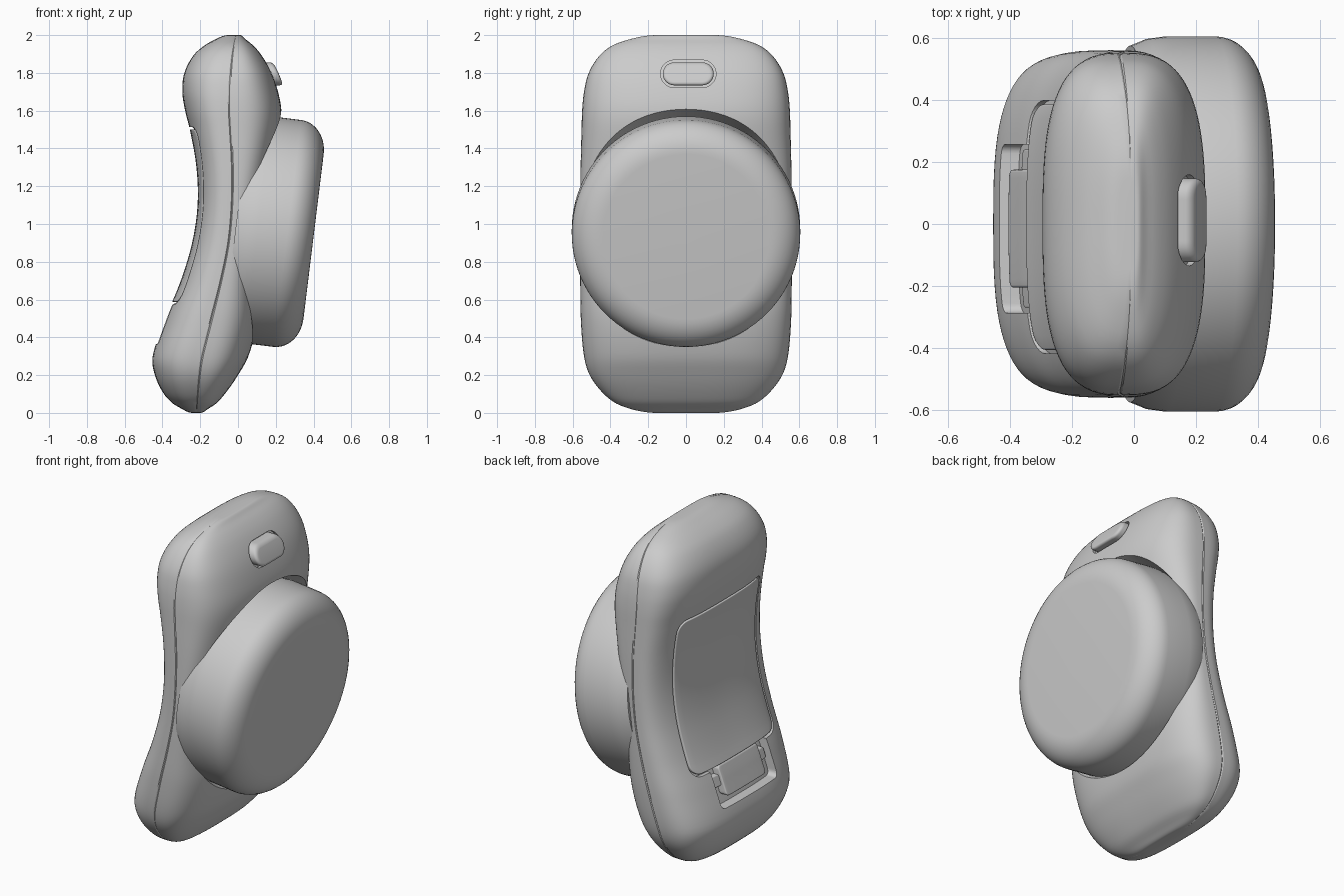
import bpy, bmesh, math

cube = bpy.data.objects.get("Cube")
if cube:
    bpy.data.objects.remove(cube, do_unlink=True)

grey = bpy.data.materials.new("grey plastic")
grey.use_nodes = True
GREY = (0.60, 0.60, 0.60, 1)
grey.diffuse_color = GREY
grey.node_tree.nodes["Principled BSDF"].inputs["Base Color"].default_value = GREY

# Shell stations: height, back x, seam x, front x, half width
STATIONS = [
    (0.00, -.24, -.22, -.20, .15), (0.02, -.295, -.22, -.16, .29),
    (0.05, -.345, -.218, -.115, .37), (0.10, -.392, -.215, -.07, .435),
    (0.20, -.44, -.205, .00, .51), (0.30, -.452, -.19, .055, .54),
    (0.50, -.385, -.14, .105, .557), (0.70, -.303, -.09, .11, .56),
    (0.90, -.243, -.05, .115, .56), (1.10, -.214, -.032, .14, .56),
    (1.30, -.22, -.03, .185, .558), (1.50, -.255, -.04, .225, .553),
    (1.60, -.28, -.045, .23, .55), (1.70, -.295, -.045, .212, .54),
    (1.80, -.284, -.04, .178, .515), (1.90, -.23, -.03, .12, .45),
    (1.95, -.17, -.022, .075, .38), (1.98, -.115, -.015, .038, .29),
    (2.00, -.05, -.01, .01, .15)]
POWER = 3.0


def angle_of(z):
    return math.acos(max(-1, min(1, 1 - z)))


def station(z):
    """Smoothly interpolated (back, seam, front, half width) at a height."""
    t = angle_of(z)
    ts = [angle_of(s[0]) for s in STATIONS]
    last = len(ts) - 1
    i = max(k for k in range(last) if ts[k] <= t + 1e-9)
    h = ts[i + 1] - ts[i]
    u = (t - ts[i]) / h

    def slope(k, c):
        a, b = max(k - 1, 0), min(k + 1, last)
        return (STATIONS[b][c] - STATIONS[a][c]) / (ts[b] - ts[a])
    return [(2*u**3 - 3*u*u + 1) * STATIONS[i][c] + (u**3 - 2*u*u + u) * h * slope(i, c)
            + (3*u*u - 2*u**3) * STATIONS[i + 1][c] + (u**3 - u*u) * h * slope(i + 1, c)
            for c in range(1, 5)]


def surface_x(y, z, front):
    back, seam, fore, w = station(z)
    k = max(0, 1 - (abs(y) / w) ** POWER) ** (1 / POWER)
    return seam + ((fore if front else back) - seam) * k


def finish(bm, name):
    bmesh.ops.recalc_face_normals(bm, faces=bm.faces)
    mesh = bpy.data.meshes.new(name)
    bm.to_mesh(mesh)
    bm.free()
    mesh.materials.append(grey)
    ob = bpy.data.objects.new(name, mesh)
    bpy.context.collection.objects.link(ob)
    return ob


def activate(ob):
    bpy.ops.object.select_all(action='DESELECT')
    ob.select_set(True)
    bpy.context.view_layer.objects.active = ob


def smooth(ob, degrees=35):
    activate(ob)
    bpy.ops.object.shade_smooth_by_angle(angle=math.radians(degrees))


def cut(ob, cutter):
    cutter.hide_render = True
    mod = ob.modifiers.new("cut", 'BOOLEAN')
    mod.operation, mod.solver, mod.object = 'DIFFERENCE', 'EXACT', cutter
    activate(ob)
    bpy.ops.object.modifier_apply(modifier=mod.name)
    bpy.data.objects.remove(cutter, do_unlink=True)


def skin(bm, rings):
    for a, b in zip(rings, rings[1:]):
        for i in range(len(a)):
            j = (i + 1) % len(a)
            bm.faces.new((a[i], a[j], b[j], b[i]))


def plate(name, front, yc, half, z0, z1, r, outer, inner, bevel=0):
    """Rounded plate following the shell, between two offsets along x."""
    bm = bmesh.new()
    cols = 20
    out = 1 if front else -1

    def grid(offset, inset):
        lo, hi, rad, wide = z0 + inset, z1 - inset, r - inset, half - inset
        if hi - lo - 2*rad < 1e-4:
            zs = [lo + rad * (1 - math.cos(math.pi * k / 14)) for k in range(15)]
        else:
            ends = [rad * (1 - math.cos(math.pi / 2 * k / 6)) for k in range(6)]
            zs = ([lo + e for e in ends]
                  + [lo + rad + (hi - lo - 2*rad) * k / 16 for k in range(17)]
                  + [hi - e for e in ends[::-1]])
        rows = []
        for z in zs:
            d = max(0, rad - min(z - lo, hi - z))
            hw = wide - rad + math.sqrt(max(0, rad*rad - d*d))
            ys = [yc + hw * (2*c / cols - 1) for c in range(cols + 1)]
            rows.append([bm.verts.new((surface_x(y, z, front) + out * offset, y, z))
                         for y in ys])
        return rows

    def rim(g):
        return (g[0] + [row[-1] for row in g[1:-1]] + g[-1][::-1]
                + [row[0] for row in g[-2:0:-1]])

    # Rounded outer edge, then straight down to the inner face
    turns = [math.pi / 2 * k / 4 for k in range(5)] if bevel else [0]
    layers = [(outer - bevel * (1 - math.cos(a)), bevel * (1 - math.sin(a))) for a in turns]
    grids = [grid(*layer) for layer in layers + [(inner, 0)]]
    skin(bm, [rim(g) for g in grids])
    for g in (grids[0], grids[-1]):
        for a, b in zip(g, g[1:]):
            for c in range(cols):
                bm.faces.new((a[c], a[c + 1], b[c + 1], b[c]))
    loose = [v for g in grids[1:-1] for row in g for v in row if not v.link_faces]
    bmesh.ops.delete(bm, geom=loose, context='VERTS')
    return finish(bm, name)


def turned(name, profile, place, tilt, segments=96):
    """Lathe of (radius, height) points with its axis leaned forward."""
    bm = bmesh.new()
    rings = [[bm.verts.new((r * math.cos(2*math.pi*i / segments),
                            r * math.sin(2*math.pi*i / segments), h))
              for i in range(segments)] for r, h in profile]
    skin(bm, rings)
    bm.faces.new(rings[0])
    bm.faces.new(rings[-1])
    ob = finish(bm, name)
    ob.location, ob.rotation_euler = place, (0, math.radians(90 + tilt), 0)
    bpy.context.view_layer.update()
    return ob


# Curved shell with a fine parting groove along its sides
half_turn = sorted([-math.pi/2 + math.pi * k / 40 for k in range(41)] + [-.004, .004])
loop = half_turn + [math.pi - a for a in half_turn[::-1]][1:-1]
bm = bmesh.new()
rings = []
for k in range(81):
    z = 1 - math.cos(math.pi * k / 80)
    back, seam, fore, w = station(z)
    ring = []
    for a in loop:
        s, c = math.sin(a), math.cos(a)
        x = math.copysign(abs(s) ** (2 / POWER), s) if abs(s) > 1e-9 else 0
        y = math.copysign(abs(c) ** (2 / POWER), c) if abs(c) > 1e-9 else 0
        inset = .004 if x == 0 else 0
        ring.append(bm.verts.new((seam + x * ((fore - seam) if x > 0 else (seam - back)),
                                  y * (w - inset), z)))
    rings.append(ring)
skin(bm, rings)
bm.faces.new(rings[0])
bm.faces.new(rings[-1])
shell = finish(bm, "shell")

# Recesses for the disc, button, back cover and latch
TILT = 7
cut(shell, turned("disc_recess", [(.775, 0), (.635, -.25), (.585, -.34)], (.40, 0, .947), TILT))
cut(shell, plate("button_recess", True, .012, .147, 1.722, 1.868, .073, .08, -.02))
cut(shell, plate("cover_recess", False, -.01, .408, .575, 1.513, .07, .05, -.022))
cut(shell, plate("latch_recess", False, -.015, .272, .365, .60, .03, .08, -.06))
smooth(shell, 30)

# Large tilted disc with a rounded rim
rim_turns = [math.pi / 2 * k / 10 for k in range(11)]
rim_curve = [(.44 + .165 * math.sin(a), -.14 * (1 - math.cos(a))) for a in rim_turns]
smooth(turned("disc", [(.02, 0)] + rim_curve + [(.605, -.30), (.597, -.36), (.575, -.415),
                                                (.02, -.415)], (.40, 0, .933), TILT))

# Push button
smooth(plate("button", True, .012, .135, 1.734, 1.856, .061, .036, -.03, .018), 50)

# Back cover, latch tab and its two pivots
smooth(plate("back_cover", False, -.01, .396, .587, 1.501, .06, 0, -.03, .006), 50)
smooth(plate("latch_tab", False, -.015, .19, .41, .58, .02, -.012, -.08, .008), 50)
for side, y in (("left", .205), ("right", -.235)):
    smooth(plate(side + "_latch_pivot", False, y, .035, .47, .53, .012, -.03, -.08, .004), 50)
